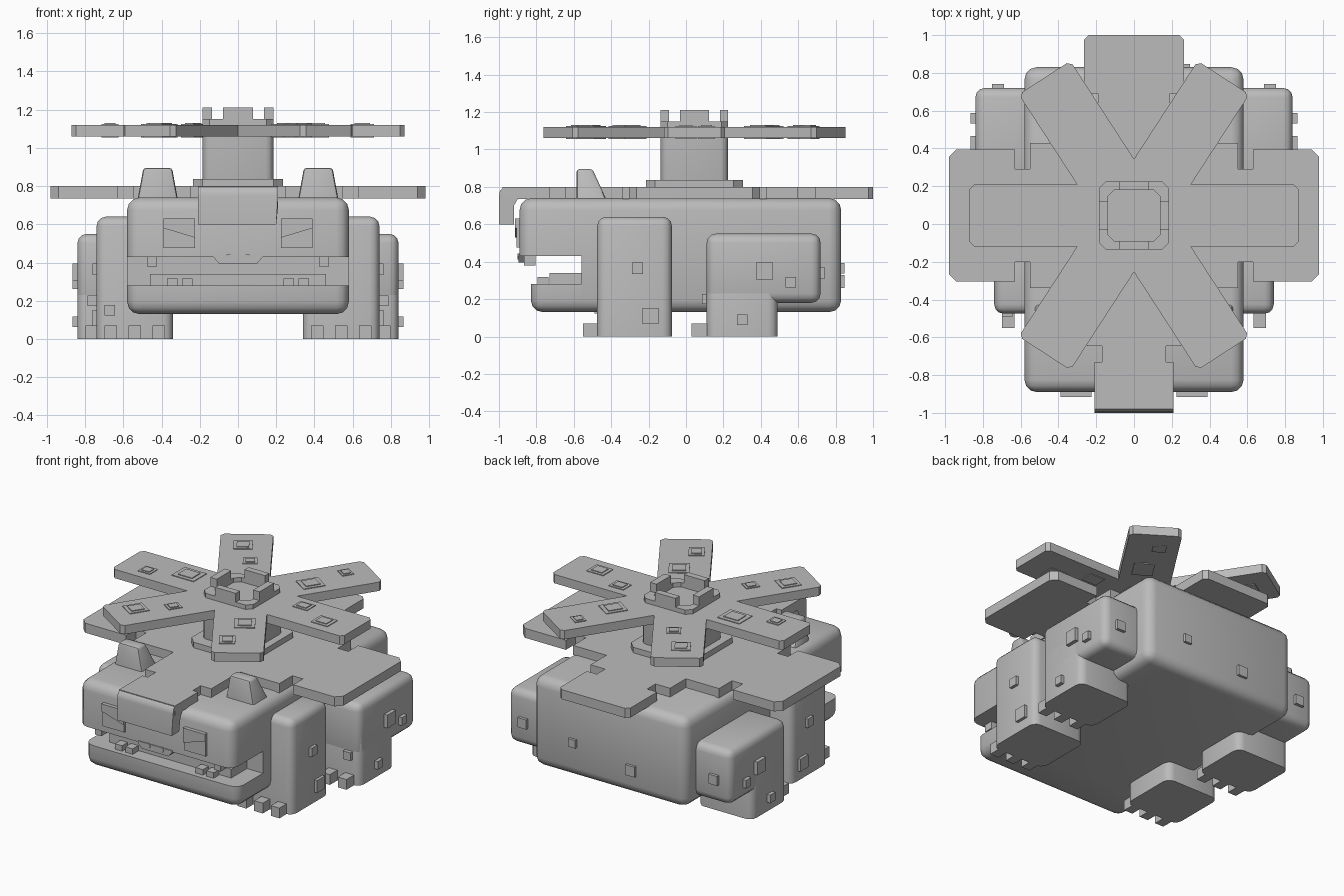
import bpy, bmesh, math
from mathutils import Vector

if "Cube" in bpy.data.objects:
    bpy.data.objects.remove(bpy.data.objects["Cube"])

grey = bpy.data.materials.new("plain grey")
grey.diffuse_color = (0.5, 0.5, 0.5, 1)
grey.use_nodes = True
grey.node_tree.nodes["Principled BSDF"].inputs["Base Color"].default_value = grey.diffuse_color


def finish(name, bm, smooth=False):
    bmesh.ops.recalc_face_normals(bm, faces=bm.faces[:])
    if smooth:
        for f in bm.faces:
            f.smooth = True
        for e in bm.edges:
            e.smooth = len(e.link_faces) == 2 and e.calc_face_angle(9) < math.radians(40)
    me = bpy.data.meshes.new(name)
    bm.to_mesh(me)
    bm.free()
    me.materials.append(grey)
    ob = bpy.data.objects.new(name, me)
    bpy.context.collection.objects.link(ob)
    return ob


def box(name, x, y, z, bevel=0, clips=(), angle=0):
    """Box from ranges, optionally rounded and then trimmed by (point, outward normal) planes."""
    bm = bmesh.new()
    bmesh.ops.create_cube(bm, size=1)
    for v in bm.verts:
        v.co = Vector([(v.co[i] * (r[1] - r[0])) for i, r in enumerate((x, y, z))])
    if bevel:
        bmesh.ops.bevel(bm, geom=bm.edges[:], offset=bevel, segments=3, profile=0.5, affect='EDGES')
    c = Vector([(r[0] + r[1]) / 2 for r in (x, y, z)])
    for v in bm.verts:
        v.co += c
    for co, no in clips:
        bmesh.ops.bisect_plane(bm, geom=bm.verts[:] + bm.edges[:] + bm.faces[:],
                               plane_co=co, plane_no=no, clear_outer=True)
        bmesh.ops.holes_fill(bm, edges=[e for e in bm.edges if e.is_boundary], sides=0)
    if angle:
        for v in bm.verts:
            d = v.co - c
            v.co.x = c.x + d.x * math.cos(angle) - d.y * math.sin(angle)
            v.co.y = c.y + d.x * math.sin(angle) + d.y * math.cos(angle)
    return finish(name, bm, bevel > 0)


def cube(name, c, s, angle=0):
    return box(name, *[(c[i] - s[i] / 2, c[i] + s[i] / 2) for i in range(3)], angle=angle)


def prism(name, pts, a, b, axis='z'):
    """Extrude an outline along z, or along y when the outline is in x/z."""
    put = (lambda p, h: (p[0], p[1], h)) if axis == 'z' else (lambda p, h: (p[0], h, p[1]))
    bm = bmesh.new()
    f = bm.faces.new([bm.verts.new(put(p, a)) for p in pts])
    r = bmesh.ops.extrude_face_region(bm, geom=[f])
    shift = Vector(put((0, 0), b - a))
    for v in r['geom']:
        if isinstance(v, bmesh.types.BMVert):
            v.co += shift
    return finish(name, bm)


def octagon(hx, hy, c, cy):
    q = [(hx, -hy + c), (hx, hy - c), (hx - c, hy), (-hx + c, hy),
         (-hx, hy - c), (-hx, -hy + c), (-hx + c, -hy), (hx - c, -hy)]
    return [(x, y + cy) for x, y in q]


# body, upper head and jaw, leaving an open mouth between them
W, R = (-.58, .58), .065
box("body", W, (-.89, .83), (.13, .74), R, [((0, -.56, 0), (0, -1, 0))])
box("upper_head", W, (-.89, .83), (.13, .74), R,
    [((0, -.56, 0), (0, 1, 0)), ((0, 0, .43), (0, 0, -1))])
box("lower_jaw", W, (-.83, .83), (.13, .74), R,
    [((0, -.56, 0), (0, 1, 0)), ((0, 0, .28), (0, 0, 1))])
box("tongue", (-.46, .46), (-.73, -.55), (.27, .34))

# snout tip and nostrils
prism("snout_tip", [(-.13, .44), (-.13, .43), (-.1, .395), (.1, .395), (.13, .43), (.13, .44)],
      -.895, -.84, 'y')

for s in (1, -1):
    prism("nostril", [(s * .05 + .018 * math.cos(k * math.pi / 3), .427 + .018 * math.sin(k * math.pi / 3))
                      for k in range(6)], -.9, -.89, 'y')
    # eyes with a slanted lid
    prism("eye", [(s * .225, .475), (s * .39, .475), (s * .39, .63), (s * .225, .63)], -.905, -.87, 'y')
    prism("eyelid", [(s * .225, .53), (s * .39, .58), (s * .39, .63), (s * .225, .63)], -.915, -.9, 'y')
    # teeth
    cube("upper_tooth", (s * .45, -.835, .41), (.05, .06, .06))
    for x in (.265, .345):
        cube("lower_tooth", (s * x, -.765, .295), (.055, .06, .045))
    # ears, sloping at the back and sides
    bm = bmesh.new()
    bmesh.ops.create_cube(bm, size=1)
    for v in bm.verts:
        top, back = v.co.z > 0, v.co.y > 0
        half = .075 if top else .107
        v.co = ((s * .42) + (half if v.co.x > 0 else -half),
                (-.5 if top else -.42) if back else -.585, .895 if top else .72)
    bmesh.ops.bevel(bm, geom=[e for e in bm.edges if max(v.co.z for v in e.verts) > .8],
                    offset=.015, segments=2, profile=.5, affect='EDGES')
    finish("ear", bm, True)

    # legs and claws
    span = lambda a, b: (min(s * a, s * b), max(s * a, s * b))
    floor = [((0, 0, 0), (0, 0, -1))]
    box("front_leg", span(.34, .74), (-.475, -.075), (-.1, .64), .05, floor)
    box("hind_thigh", span(.42, .84), (.11, .72), (.18, .55), .05)
    box("hind_foot", span(.43, .84), (.11, .49), (-.1, .4), .05, floor)
    for k in (-1, 0, 1):
        cube("front_claw", (s * (.54 + k * .125), -.505, .035), (.065, .09, .07))
        cube("hind_claw", (s * (.64 + k * .125), .075, .035), (.065, .09, .07))

    # square spots on the legs
    for y, z, d in ((-.26, .365, .06), (-.19, .11, .085)):
        cube("front_leg_spot", (s * .74, y, z), (.04, d, d))
    for y, z, d in ((.42, .35, .09), (.56, .29, .055), (.30, .09, .055)):
        cube("hind_leg_spot", (s * .845, y, z), (.04, d, d))
    cube("hind_leg_back_spot", (s * .72, .72, .34), (.065, .04, .065))
    cube("hind_leg_front_spot", (s * .76, .105, .2), (.055, .04, .055))
cube("front_leg_front_spot", (-.67, -.475, .15), (.055, .03, .055))
cube("back_spot", (.27, .83, .365), (.055, .035, .055))
cube("back_spot", (-.17, .83, .295), (.07, .035, .07))

# four broad leaves as one notched cross
half = [(.21, -.98), (.21, -.73), (.17, -.73), (.17, -.645), (.25, -.645), (.25, -.34), (.55, -.34),
        (.55, -.2), (.63, -.2), (.63, -.305), (.94, -.305), (.98, -.265), (.98, .355), (.94, .395),
        (.63, .395), (.63, .29), (.55, .29), (.55, .43), (.3, .43), (.3, .6), (.19, .6), (.19, .69),
        (.265, .69), (.265, .975), (.24, 1)]
prism("broad_leaves", half + [(-x, y) for x, y in reversed(half)], .735, .8)

# drooping tip of the front leaf: bent strip from the top edge down over the face
bm = bmesh.new()
prof = [(-.975, .8), (-.995, .78), (-1, .75), (-1, .6), (-.92, .6), (-.92, .7), (-.9, .735), (-.9, .8)]
f = bm.faces.new([bm.verts.new((-.21, y, z)) for y, z in prof])
r = bmesh.ops.extrude_face_region(bm, geom=[f])
for v in r['geom']:
    if isinstance(v, bmesh.types.BMVert):
        v.co.x = .21
        if v.co.z < .65:
            v.co.x -= .01
finish("front_leaf_tip", bm, True)

# trunk
CY = .045
prism("trunk_base", octagon(.235, .26, .05, CY), .79, .838)
box("trunk", (-.185, .185), (CY - .18, CY + .18), (.7, 1.25), .04, [((0, 0, 1.1), (0, 0, 1))])

# six petal flower
w, L, c = .163, .87, .022
angs = [math.radians(a) for a in (0, 57, 123, 180, 237, 303)]
pts = []
for i, a in enumerate(angs):
    d, n = Vector((math.cos(a), math.sin(a))), Vector((-math.sin(a), math.cos(a)))
    for along, across in ((L - c, -w), (L, -w + c), (L, w - c), (L - c, w)):
        p = d * along + n * across
        pts.append((p.x, p.y + CY))
    gap = (angs[(i + 1) % 6] - a) % (2 * math.pi) / 2
    rad = w / math.sin(gap)
    pts.append((rad * math.cos(a + gap), rad * math.sin(a + gap) + CY))
prism("petals", pts, 1.06, 1.12)

# petal spots: raised square with a smaller square on it
for x, y, sx, sy in ((-.40, .625, .12, .12), (-.23, .46, .085, .09), (.35, .66, .075, .085),
                     (.265, .405, .145, .13), (.42, .11, .11, .09), (.65, 0, .125, .11),
                     (-.425, .08, .165, .14), (-.67, -.015, .09, .085), (-.24, -.355, .09, .08),
                     (-.41, -.515, .13, .12), (.265, -.305, .14, .13), (.315, -.565, .115, .1)):
    t = math.atan2(y - CY, x)
    a = min(angs, key=lambda q: abs(math.remainder(q - t, 2 * math.pi)))
    cube("petal_spot", (x, y, 1.09), (sx, sy, .07), a)
    cube("petal_spot_centre", (x, y, 1.11), (sx * .65, sy * .65, .04), a)

# flower crown: low square ring with four raised blocks
outer, inner = octagon(.185, .18, .035, CY), octagon(.137, .137, .035, CY)
bm = bmesh.new()
rings = [[bm.verts.new((x, y, z)) for x, y in o]
         for o, z in ((outer, 1.11), (outer, 1.15), (inner, 1.15), (inner, 1.11))]
for j in range(4):
    A, B = rings[j], rings[(j + 1) % 4]
    for i in range(8):
        k = (i + 1) % 8
        bm.faces.new((A[i], A[k], B[k], B[i]))
finish("crown_ring", bm)
for s in (1, -1):
    cube("crown_block", (s * .161, CY, 1.175), (.048, .155, .07))
    cube("crown_block", (0, CY + s * .158, 1.175), (.155, .044, .07))
